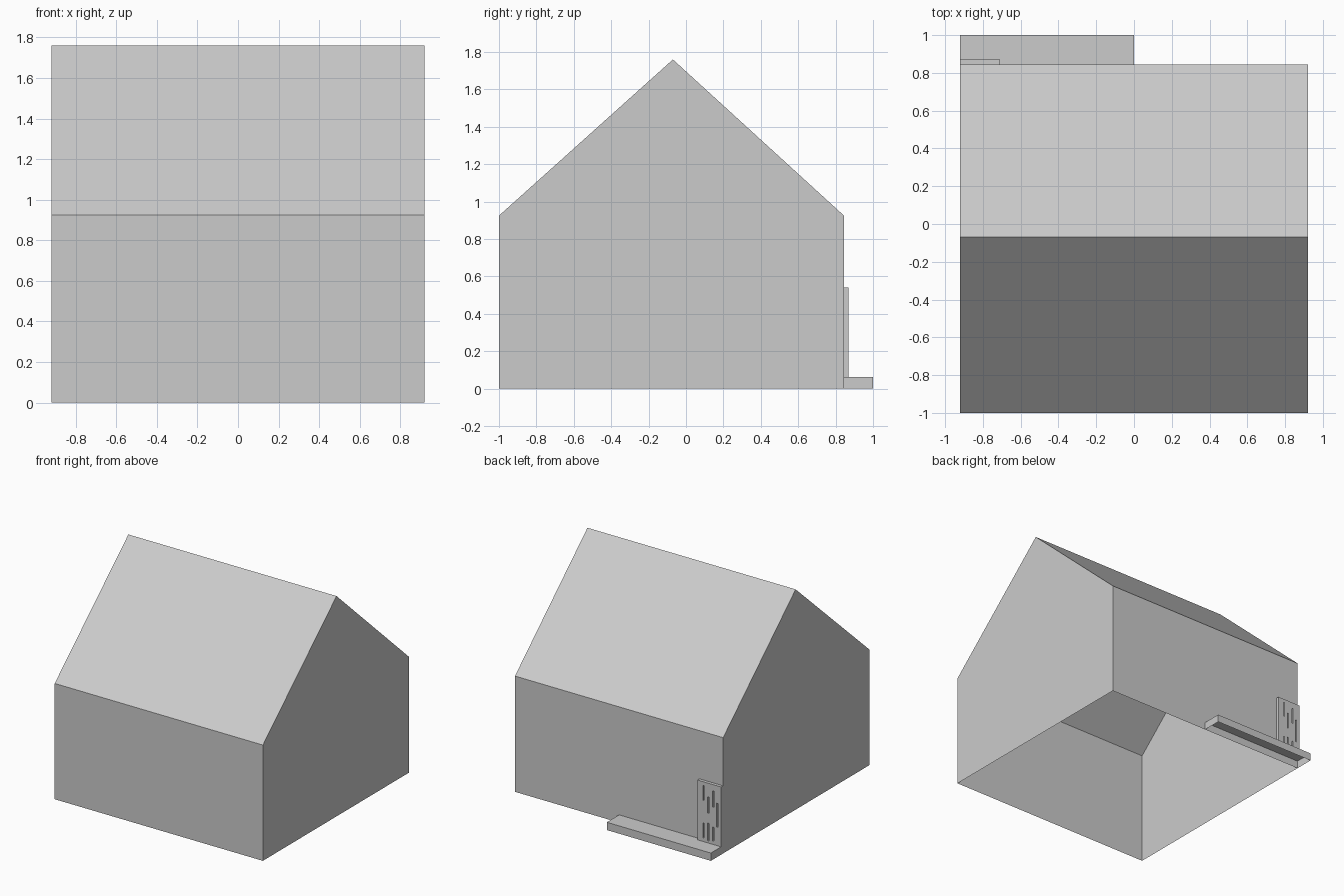
import bpy
import bmesh

cube = bpy.data.objects.get("Cube")
if cube:
    bpy.data.objects.remove(cube, do_unlink=True)

grey = bpy.data.materials.new("plain grey")
grey.use_nodes = True
grey.diffuse_color = (0.6, 0.6, 0.6, 1)
grey.node_tree.nodes["Principled BSDF"].inputs["Base Color"].default_value = (0.6, 0.6, 0.6, 1)

HALF = 0.92      # half the house length
BACK = 0.845     # plane of the back wall


def finish(name, bm):
    bmesh.ops.recalc_face_normals(bm, faces=bm.faces)
    mesh = bpy.data.meshes.new(name)
    bm.to_mesh(mesh)
    bm.free()
    mesh.materials.append(grey)
    obj = bpy.data.objects.new(name, mesh)
    bpy.context.scene.collection.objects.link(obj)
    return obj


def add_box(bm, low, high):
    verts = bmesh.ops.create_cube(bm, size=1)["verts"]
    for v in verts:
        v.co = [l + (c + 0.5) * (h - l) for c, l, h in zip(v.co, low, high)]


def open_bottom(bm):
    bmesh.ops.recalc_face_normals(bm, faces=bm.faces)
    bm.normal_update()
    floor = [f for f in bm.faces if f.normal.z < -0.9]
    bmesh.ops.delete(bm, geom=floor, context="FACES")


# House: gable profile swept along x, hollow and open underneath
bm = bmesh.new()
profile = [(-1, 0), (BACK, 0), (BACK, 0.925), (-0.07, 1.76), (-1, 0.925)]
gable = bm.faces.new([bm.verts.new((-HALF, y, z)) for y, z in profile])
swept = bmesh.ops.extrude_face_region(bm, geom=[gable], use_keep_orig=True)["geom"]
bmesh.ops.translate(bm, vec=(2 * HALF, 0, 0),
                    verts=[g for g in swept if isinstance(g, bmesh.types.BMVert)])
open_bottom(bm)
finish("house_shell", bm)

# Back step, a hollow tread open underneath
bm = bmesh.new()
add_box(bm, (-HALF, BACK, 0), (0, 1, 0.062))
open_bottom(bm)
finish("back_step", bm)

# Back door with staggered upright grooves
bm = bmesh.new()
add_box(bm, (-HALF, BACK, 0.062), (-0.71, 0.87, 0.54))
door = finish("back_door", bm)

bm = bmesh.new()
grooves = [(-0.763, 0.39, 0.51), (-0.806, 0.30, 0.43), (-0.85, 0.36, 0.49),
           (-0.885, 0.21, 0.40), (-0.763, 0.09, 0.21), (-0.806, 0.08, 0.22),
           (-0.85, 0.09, 0.20)]
for x, bottom, top in grooves:
    add_box(bm, (x - 0.005, 0.855, bottom), (x + 0.005, 0.9, top))
cutter = finish("groove_cutter", bm)
cutter.hide_render = True

cut = door.modifiers.new("grooves", "BOOLEAN")
cut.operation = "DIFFERENCE"
cut.solver = "EXACT"
cut.object = cutter
bpy.context.view_layer.objects.active = door
bpy.ops.object.modifier_apply(modifier=cut.name)
bpy.data.objects.remove(cutter, do_unlink=True)
